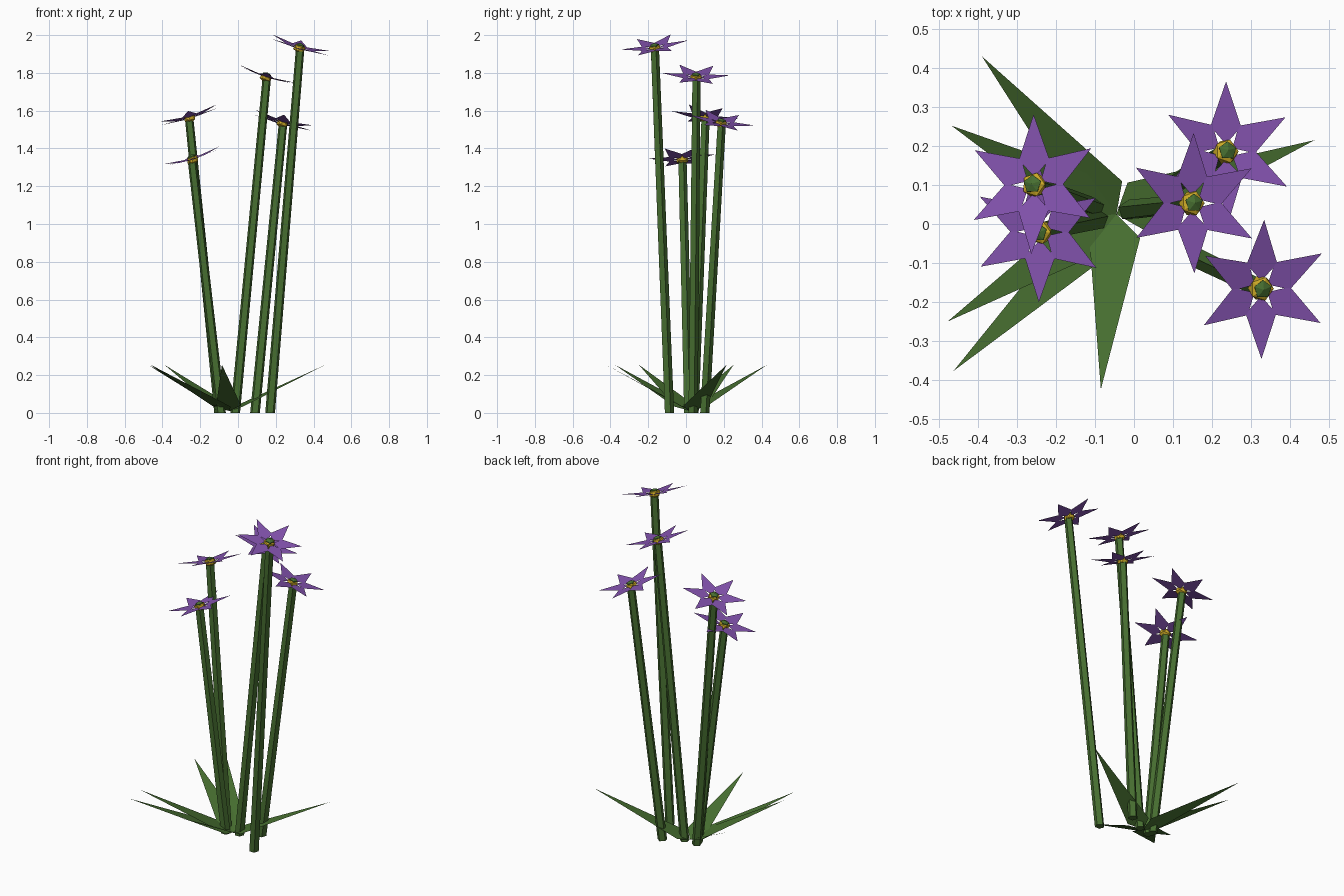
import bpy, bmesh, math
from mathutils import Vector, Matrix

if "Cube" in bpy.data.objects:
    bpy.data.objects.remove(bpy.data.objects["Cube"])


def material(name, rgb):
    m = bpy.data.materials.new(name)
    m.diffuse_color = (*rgb, 1)
    m.use_nodes = True
    m.node_tree.nodes["Principled BSDF"].inputs["Base Color"].default_value = m.diffuse_color
    return m


GREEN = material("leaf green", (0.063, 0.158, 0.03))
PURPLE = material("petal purple", (0.225, 0.085, 0.42))
YELLOW = material("centre yellow", (0.62, 0.41, 0.02))


def finish(name, bm, mat):
    me = bpy.data.meshes.new(name)
    bm.to_mesh(me)
    bm.free()
    me.materials.append(mat)
    ob = bpy.data.objects.new(name, me)
    bpy.context.collection.objects.link(ob)
    return ob


def stem(base, matrix):
    # Five-sided stalk: level foot, top ring tilted with the flower, blunt tip
    bm = bmesh.new()
    n = 5
    low, high = [], []
    for i in range(n):
        a = math.tau * i / n + math.pi / 2
        c, s = math.cos(a), math.sin(a)
        low.append(bm.verts.new((base[0] + 0.027 * c, base[1] + 0.027 * s, 0)))
        high.append(bm.verts.new(matrix @ Vector((0.024 * c, 0.024 * s, 0.02))))
    tip = bm.verts.new(matrix @ Vector((0, 0, 0.029)))
    bm.faces.new(low[::-1])
    for i in range(n):
        j = (i + 1) % n
        bm.faces.new((low[i], low[j], high[j], high[i]))
        bm.faces.new((high[i], high[j], tip))
    finish("stem", bm, GREEN)


def petals(matrix):
    # Six flat kite-shaped petals, slightly cupped
    bm = bmesh.new()
    cup = math.tan(math.radians(6))
    for i in range(6):
        turn = matrix @ Matrix.Rotation(math.radians(30 + 60 * i), 4, 'Z')
        outline = [(0.02, 0), (0.064, -0.041), (0.18, 0), (0.064, 0.041)]
        bm.faces.new([bm.verts.new(turn @ Vector((x, y, x * cup)))
                      for x, y in outline])
    finish("petals", bm, PURPLE)


def flower_centre(matrix):
    # Low-poly flattened yellow bead around the stalk
    bm = bmesh.new()
    bmesh.ops.create_icosphere(bm, subdivisions=1, radius=0.035,
                               matrix=matrix @ Matrix.Diagonal((1, 1, 0.75, 1)))
    finish("flower_centre", bm, YELLOW)


def leaf(tip):
    # Flat pointed blade rising from the shared root
    root = Vector((-0.045, 0.025, 0.01))
    end = Vector((*tip, 0.255))
    span = end - root
    flat = Vector((span.x, span.y, 0)).normalized()
    side = Vector((-flat.y, flat.x, 0)) * 0.066
    shoulder = root + span * (0.055 / span.xy.length)
    bm = bmesh.new()
    bm.faces.new([bm.verts.new(p) for p in
                  (root, shoulder - side, end, shoulder + side)])
    finish("leaf", bm, GREEN)


# Stalk foot (x, y) and flower position (x, y, z)
PLANTS = [
    ((0.17, -0.09), (0.325, -0.165, 1.93)),
    ((-0.015, 0.035), (0.148, 0.053, 1.775)),
    ((0.09, 0.097), (0.235, 0.185, 1.532)),
    ((-0.10, 0.04), (-0.255, 0.10, 1.56)),
    ((-0.09, 0.012), (-0.24, -0.02, 1.34)),
]
for base, top in PLANTS:
    # The flower nods outward in the direction the stalk leans
    lean = (Vector(top[:2]) - Vector(base)).normalized()
    t = math.radians(18)
    normal = Vector((lean.x * math.sin(t), lean.y * math.sin(t), math.cos(t)))
    tilt = Vector((0, 0, 1)).rotation_difference(normal).to_matrix().to_4x4()
    matrix = Matrix.Translation(top) @ tilt
    stem(base, matrix)
    petals(matrix)
    flower_centre(matrix)

for tip in [(-0.39, 0.43), (-0.468, 0.252), (-0.478, -0.25),
            (-0.463, -0.377), (-0.085, -0.424), (0.463, 0.215)]:
    leaf(tip)
